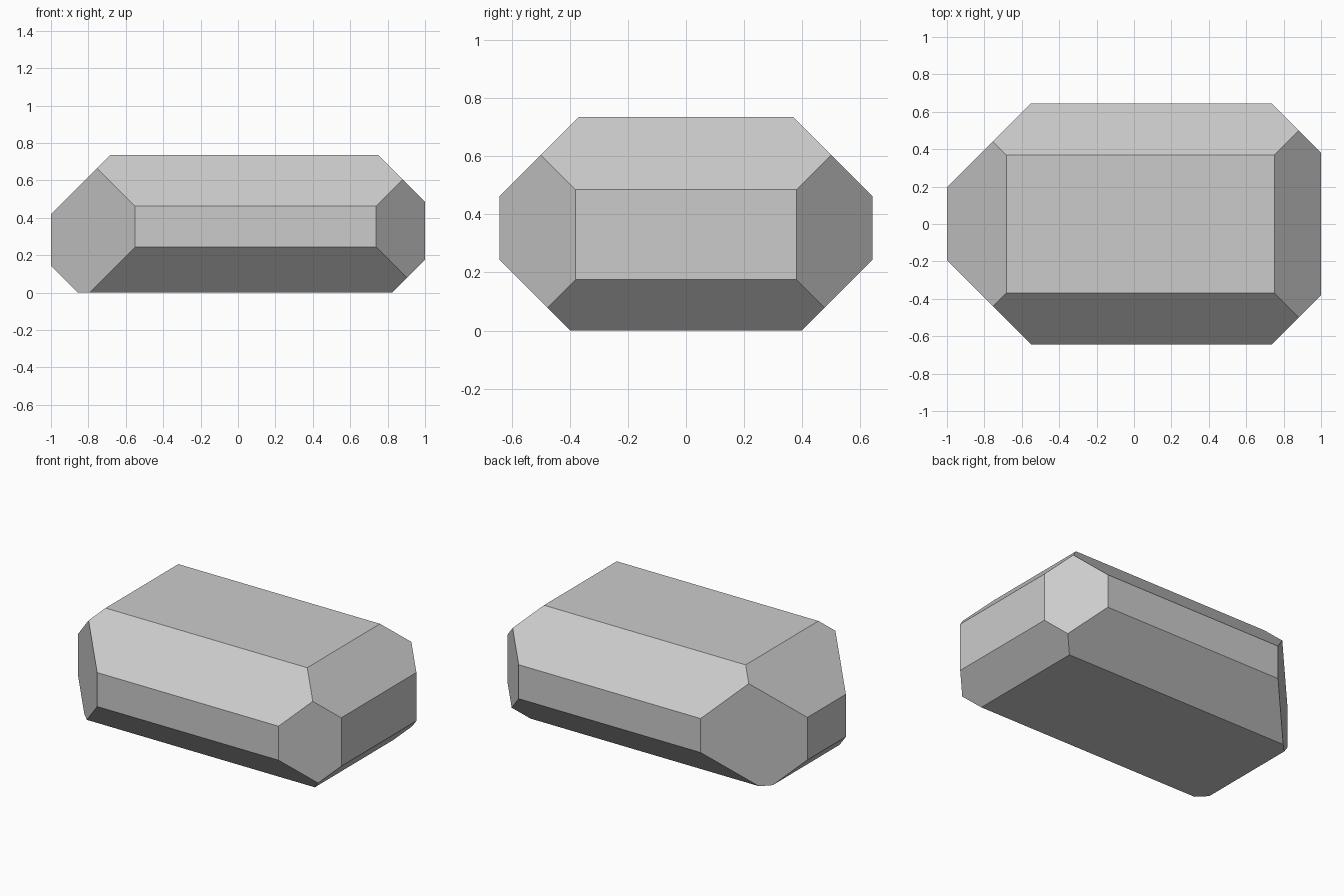
import bpy, bmesh
from mathutils import Vector

if "Cube" in bpy.data.objects:
    bpy.data.objects.remove(bpy.data.objects["Cube"])

HX, HY, H = 1.0, 0.643, 0.736

# Starting block
bm = bmesh.new()
bmesh.ops.create_cube(bm, size=1)
for v in bm.verts:
    v.co = Vector((v.co.x * 2 * HX, v.co.y * 2 * HY, (v.co.z + 0.5) * H))

# 45 degree edge cuts: direction, and limit of the dot product with it
cuts = [
    ((-1, 0, 1), 1.418), ((1, 0, 1), 1.486),      # end top edges
    ((-1, 0, -1), 0.855), ((1, 0, -1), 0.825),    # end bottom edges
    ((0, 1, 1), 1.105), ((0, -1, 1), 1.105),      # long top edges
    ((0, 1, -1), 0.399), ((0, -1, -1), 0.399),    # long bottom edges
    ((-1, 1, 0), 1.197), ((-1, -1, 0), 1.193),    # left upright corners
    ((1, 1, 0), 1.381), ((1, -1, 0), 1.381),      # right upright corners
]
for direction, limit in cuts:
    n = Vector(direction)
    bmesh.ops.bisect_plane(bm, geom=bm.verts[:] + bm.edges[:] + bm.faces[:],
                           dist=1e-5, plane_co=n * limit / n.length_squared,
                           plane_no=n, clear_outer=True)
    # Close the cut with a flat facet
    rim = [e for e in bm.edges if e.is_boundary]
    if rim:
        bmesh.ops.holes_fill(bm, edges=rim, sides=0)

bmesh.ops.recalc_face_normals(bm, faces=bm.faces[:])
mesh = bpy.data.meshes.new("faceted_stone")
bm.to_mesh(mesh)
bm.free()
bpy.context.collection.objects.link(bpy.data.objects.new("faceted_stone", mesh))
